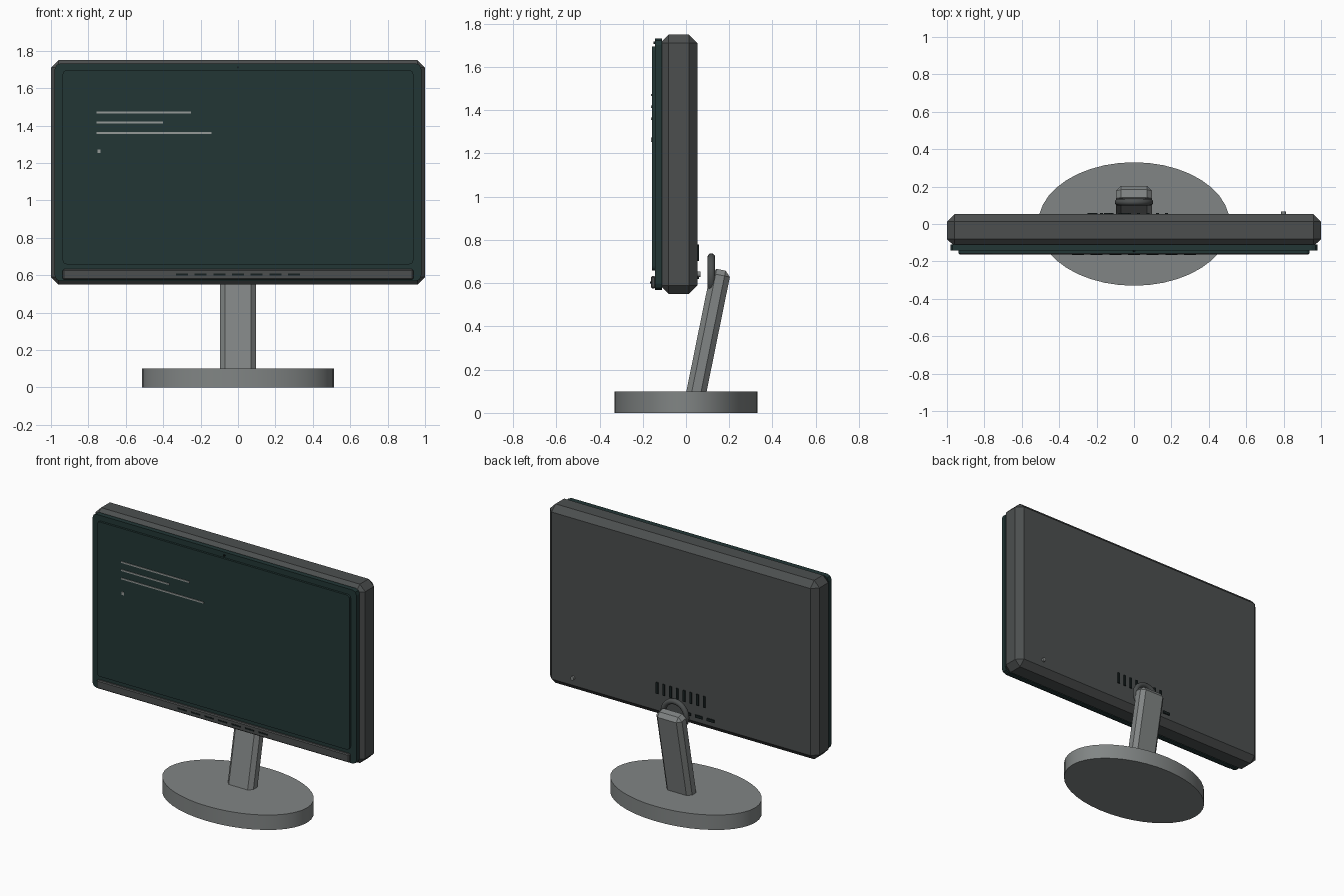
import bpy, bmesh, math
from mathutils import Matrix, Vector

if "Cube" in bpy.data.objects:
    bpy.data.objects.remove(bpy.data.objects["Cube"])


def material(name, rgb):
    m = bpy.data.materials.new(name)
    m.diffuse_color = (*rgb, 1)
    m.use_nodes = True
    m.node_tree.nodes["Principled BSDF"].inputs["Base Color"].default_value = m.diffuse_color
    return m


CASE = material("charcoal", (0.072, 0.078, 0.078))
GLASS = material("dark_teal", (0.016, 0.037, 0.036))
STAND = material("mid_grey", (0.22, 0.235, 0.233))
TEXT = material("light_grey", (0.30, 0.32, 0.31))
SLOT = material("near_black", (0.008, 0.014, 0.014))


def finish(name, bm, mat, smooth=False):
    me = bpy.data.meshes.new(name)
    bmesh.ops.recalc_face_normals(bm, faces=bm.faces)
    bm.to_mesh(me)
    bm.free()
    me.materials.append(mat)
    ob = bpy.data.objects.new(name, me)
    bpy.context.collection.objects.link(ob)
    if smooth:
        bpy.ops.object.select_all(action='DESELECT')
        ob.select_set(True)
        bpy.context.view_layer.objects.active = ob
        bpy.ops.object.shade_smooth_by_angle(angle=math.radians(35))
    return ob


def box(name, x, y, z, mat, bevel=0, segments=1, corners_only=False):
    """Box from (min, max) ranges; corners_only rounds just the edges along y."""
    bm = bmesh.new()
    bmesh.ops.create_cube(bm, size=1)
    for v in bm.verts:
        v.co = Vector([sum(r) / 2 + c * (r[1] - r[0]) for r, c in zip((x, y, z), v.co)])
    if bevel:
        edges = [e for e in bm.edges if not corners_only
                 or abs(e.verts[0].co.y - e.verts[1].co.y) > 1e-5]
        bmesh.ops.bevel(bm, geom=edges, offset=bevel, segments=segments,
                        profile=0.5, affect='EDGES')
    return finish(name, bm, mat)


def disc(name, centre, radius, depth, mat, segments=16):
    """Short cylinder along y."""
    bm = bmesh.new()
    bmesh.ops.create_cone(bm, cap_ends=True, segments=segments, radius1=radius,
                          radius2=radius, depth=depth,
                          matrix=Matrix.Translation(centre) @ Matrix.Rotation(math.pi / 2, 4, 'X'))
    return finish(name, bm, mat, True)


# Display housing, front bezel, screen and chin
box("housing", (-1, 1), (-0.12, 0.053), (0.55, 1.75), CASE, 0.04)
box("bezel", (-0.98, 0.98), (-0.143, -0.11), (0.568, 1.732), GLASS, 0.03, 2, True)
box("screen", (-0.937, 0.937), (-0.157, -0.14), (0.658, 1.695), GLASS, 0.02, 3, True)
box("chin", (-0.937, 0.937), (-0.163, -0.14), (0.576, 0.632), CASE, 0.006)
disc("camera", (0, -0.145, 1.711), 0.006, 0.012, SLOT)

# Chin slots
for i in range(7):
    cx = (i - 3) * 0.1
    box(f"chin_slot_{i}", (cx - 0.032, cx + 0.032), (-0.166, -0.16), (0.599, 0.608), SLOT)

# Lines and cursor shown on the screen
for i, (x1, z) in enumerate([(-0.25, 1.47), (-0.40, 1.416), (-0.143, 1.36)]):
    box(f"screen_line_{i}", (-0.757, x1), (-0.161, -0.155), (z - 0.005, z + 0.005), TEXT)
box("cursor", (-0.752, -0.735), (-0.161, -0.155), (1.252, 1.273), TEXT)

# Rear vents, ports and button
for i in range(8):
    cx = (i - 3.5) * 0.05
    box(f"rear_vent_{i}", (cx - 0.008, cx + 0.008), (0.048, 0.06), (0.703, 0.778), SLOT)
for i, cx in enumerate((-0.222, -0.135, -0.05)):
    box(f"rear_port_{i}", (cx - 0.026, cx + 0.026), (0.048, 0.06), (0.62, 0.638), SLOT)
disc("rear_button", (0.8, 0.056, 0.641), 0.013, 0.02, STAND)

# Oval foot
bm = bmesh.new()
bmesh.ops.create_cone(bm, cap_ends=True, segments=40, radius1=1, radius2=1, depth=0.1)
bmesh.ops.transform(bm, verts=bm.verts,
                    matrix=Matrix.Translation((0, 0, 0.05)) @ Matrix.Diagonal((0.513, 0.33, 1, 1)))
finish("foot", bm, STAND, True)

# Leaning neck
neck = box("neck", (-0.095, 0.095), (-0.046, 0.046), (-0.31, 0.31), STAND, 0.025)
neck.location = (0, 0.101, 0.358)
neck.rotation_euler = (-0.2, 0, 0)

# Hinge ring behind the housing: circle spun around the y axis
bm = bmesh.new()
ring = [bm.verts.new((0.085 + 0.018 * math.cos(a), 0.018 * math.sin(a), 0))
        for a in (k * math.tau / 12 for k in range(12))]
edges = [bm.edges.new((ring[k], ring[(k + 1) % 12])) for k in range(12)]
bmesh.ops.spin(bm, geom=ring + edges, cent=(0, 0, 0), axis=(0, 1, 0),
               angle=math.tau, steps=32, use_merge=True)
bmesh.ops.remove_doubles(bm, verts=bm.verts, dist=1e-5)
finish("hinge_ring", bm, CASE, True).location = (0, 0.117, 0.635)
